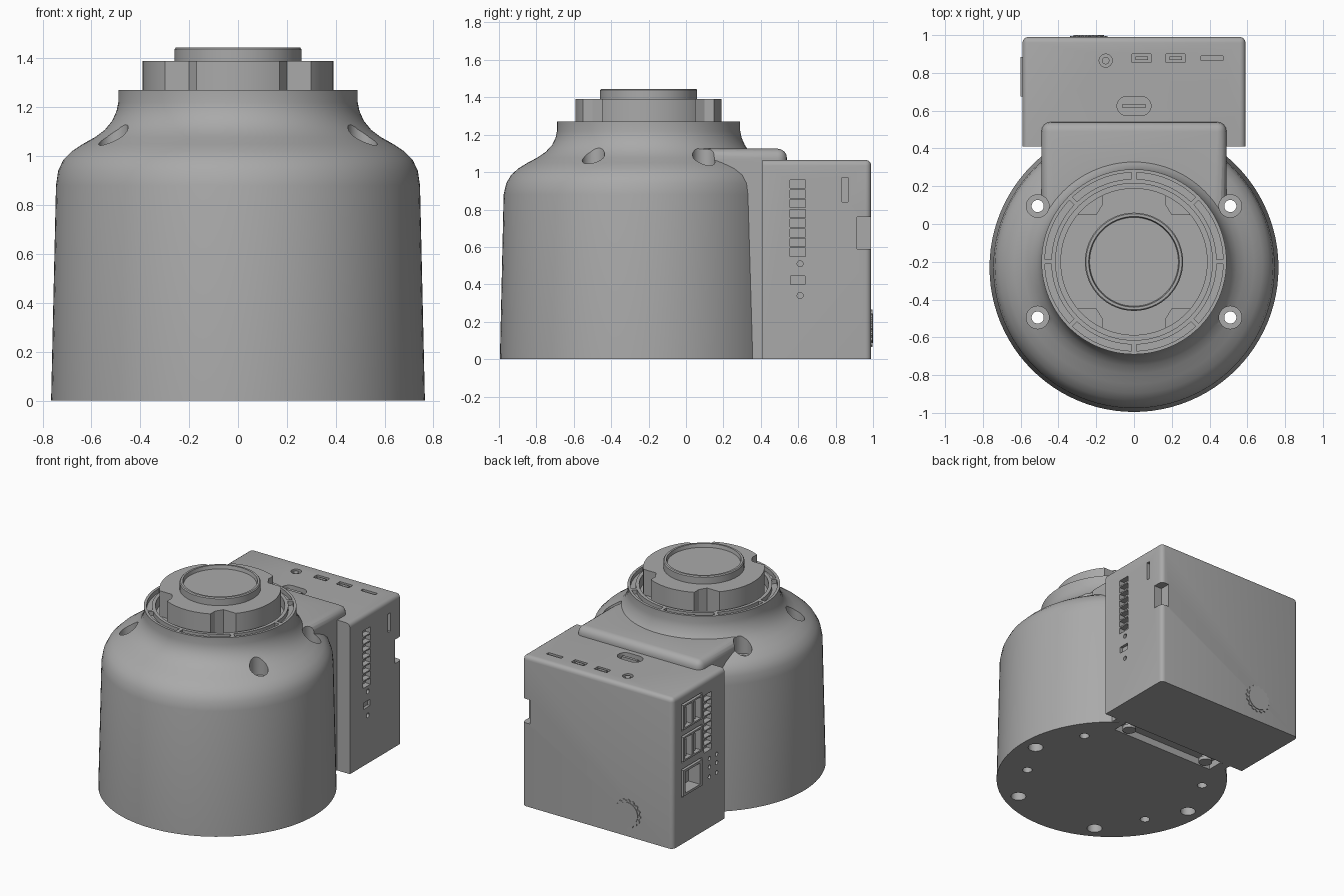
import bpy, bmesh
from math import cos, sin, pi, radians
from mathutils import Matrix, Vector

old = bpy.data.objects.get("Cube")
if old:
    bpy.data.objects.remove(old, do_unlink=True)

grey = bpy.data.materials.new("warm_grey_plastic")
grey.use_nodes = True
grey.diffuse_color = (0.4, 0.4, 0.4, 1)
grey.node_tree.nodes["Principled BSDF"].inputs["Base Color"].default_value = (0.4, 0.4, 0.4, 1)

BODY_Y, NECK_Y = -0.23, -0.2


def box(bm, lo, hi):
    lo, hi = Vector(lo), Vector(hi)
    m = Matrix.Translation((lo + hi) / 2) @ Matrix.Diagonal((*(hi - lo), 1))
    return bmesh.ops.create_cube(bm, size=1, matrix=m)["verts"]


def rod(bm, start, length, r, axis="Z", n=32):
    turn = {"X": Matrix.Rotation(pi / 2, 4, "Y"), "Y": Matrix.Rotation(-pi / 2, 4, "X"),
            "Z": Matrix.Identity(4)}[axis]
    m = Matrix.Translation(start) @ turn @ Matrix.Translation((0, 0, length / 2))
    bmesh.ops.create_cone(bm, cap_ends=True, segments=n, radius1=r, radius2=r, depth=length, matrix=m)


def prism(bm, pts, depth):
    """Extrude a closed outline of 3D points along a vector."""
    face = bm.faces.new([bm.verts.new(p) for p in pts])
    new = bmesh.ops.extrude_face_region(bm, geom=[face])["geom"]
    bmesh.ops.translate(bm, vec=depth, verts=[v for v in new if isinstance(v, bmesh.types.BMVert)])


def lathe(bm, profile, n=96):
    """Revolve (radius, height, centre y) rows into a closed solid."""
    rings = [[bm.verts.new((r * cos(2 * pi * i / n), cy + r * sin(2 * pi * i / n), z))
              for i in range(n)] for r, z, cy in profile]
    for a, b in zip(rings, rings[1:]):
        for i in range(n):
            j = (i + 1) % n
            bm.faces.new((a[i], a[j], b[j], b[i]))
    bm.faces.new(rings[0])
    bm.faces.new(rings[-1])


def bevel_edges(bm, width, rule, segments=4):
    edges = [e for e in bm.edges if rule(e)]
    bmesh.ops.bevel(bm, geom=edges, offset=width, segments=segments, profile=0.5, affect="EDGES")


def finish(name, bm):
    bmesh.ops.recalc_face_normals(bm, faces=bm.faces)
    mesh = bpy.data.meshes.new(name)
    bm.to_mesh(mesh)
    bm.free()
    mesh.materials.append(grey)
    obj = bpy.data.objects.new(name, mesh)
    bpy.context.collection.objects.link(obj)
    return obj


def combine(obj, bm, operation="DIFFERENCE"):
    """Apply a boolean with a temporary tool mesh."""
    tool = finish("tool", bm)
    mod = obj.modifiers.new("cut", "BOOLEAN")
    mod.object, mod.operation, mod.solver = tool, operation, "EXACT"
    bpy.context.view_layer.update()
    mesh = bpy.data.meshes.new_from_object(obj.evaluated_get(bpy.context.evaluated_depsgraph_get()))
    obj.modifiers.clear()
    obj.data = mesh
    mesh.materials.clear()
    mesh.materials.append(grey)
    bpy.data.objects.remove(tool, do_unlink=True)


def smooth(obj, angle=30):
    bpy.ops.object.select_all(action="DESELECT")
    obj.select_set(True)
    bpy.context.view_layer.objects.active = obj
    bpy.ops.object.shade_smooth_by_angle(angle=radians(angle))


# Bell shaped body with an open collar
outer = [(.765, 0), (.745, .88), (.736, .94), (.715, .985), (.68, 1.02), (.635, 1.05), (.585, 1.078),
         (.545, 1.108), (.515, 1.145), (.497, 1.185), (.49, 1.22), (.49, 1.27)]
collar = [(.472, 1.27), (.472, 1.24), (.438, 1.24), (.438, 1.27), (.415, 1.27), (.415, 1.2), (.01, 1.2)]
rows = []
for r, z in outer + collar:
    t = min(max((z - .9) / .25, 0), 1)
    rows.append((r, z, BODY_Y + (NECK_Y - BODY_Y) * t))
bm = bmesh.new()
lathe(bm, rows)
body = finish("body", bm)

# Bridge joining the body to the rear housing
bm = bmesh.new()
box(bm, (-.49, .05, .002), (.49, .54, 1.125))
bevel_edges(bm, .05, lambda e: max(v.co.z for v in e.verts) > 1 and max(v.co.y for v in e.verts) > .5)
combine(body, bm, "UNION")
bm = bmesh.new()
box(bm, (-1, .412, -.1), (1, 1, 1.05))
combine(body, bm)

# Mounting holes: counterbores, through holes, underside sockets
corners = [(sx * .51, NECK_Y + sy * .295) for sx in (-1, 1) for sy in (-1, 1)]
for radius, low in ((.06, 1.0), (.032, -.1)):
    bm = bmesh.new()
    for x, y in corners:
        rod(bm, (x, y, low), 1.3 - low, radius)
    combine(body, bm)
bm = bmesh.new()
for k in (0, 3, 4, 5):
    rod(bm, (.66 * cos(k * pi / 3), BODY_Y + .66 * sin(k * pi / 3), -.05), .13, .05)
box(bm, (-.41, .29, -.05), (.41, .5, .05))
combine(body, bm)
smooth(body)

# Screws under the bridge
bm = bmesh.new()
for x in (-.33, .33):
    rod(bm, (x, .345, .0), .025, .045)
    rod(bm, (x, .345, .02), .04, .025)
smooth(finish("bridge_screws", bm))

# Ribs dividing the collar groove
bm = bmesh.new()
for k in range(8):
    verts = box(bm, (.436, -.012, 1.235), (.474, .012, 1.27))
    bmesh.ops.rotate(bm, verts=verts, cent=(0, 0, 0), matrix=Matrix.Rotation(k * pi / 4, 3, "Z"))
    bmesh.ops.translate(bm, verts=verts, vec=(0, NECK_Y, 0))
finish("collar_ribs", bm)

# Lobed mount with four notched corners
bm = bmesh.new()
rod(bm, (0, NECK_Y, 1.19), .2, .39, n=96)
mount = finish("lobed_mount", bm)
bm = bmesh.new()
for sx in (-1, 1):
    for sy in (-1, 1):
        outline = [(.17, .5), (.17, .3), (.2, .25), (.5, .25), (.5, .5)]
        prism(bm, [(sx * x, NECK_Y + sy * y, 1.21) for x, y in outline], (0, 0, .3))
combine(mount, bm)
smooth(mount)

# Raised hub with a dished top
bm = bmesh.new()
hub = [(.26, 1.37), (.26, 1.438), (.254, 1.445), (.24, 1.445), (.235, 1.42), (.01, 1.42)]
lathe(bm, [(r, z, NECK_Y) for r, z in hub], 64)
smooth(finish("hub", bm))

# Rear housing
bm = bmesh.new()
box(bm, (-.59, .41, 0), (.59, .99, 1.065))
bevel_edges(bm, .03, lambda e: max(v.co.z for v in e.verts) > 1 and max(v.co.y for v in e.verts) > .9)
housing = finish("rear_housing", bm)

# Side vents, ports and slots cut into the housing
ports = [(.80, .99), (.575, .765), (.33, .53)]
bm = bmesh.new()
for s in (-1, 1):
    for k in range(8):
        z = .55 + k * .052
        box(bm, (s * .55, .555, z), (s * .65, .64, z + .043))
box(bm, (.53, .915, .59), (.65, 1.05, .76))
box(bm, (.55, .835, .84), (.65, .865, .97))
box(bm, (.57, .56, .40), (.65, .635, .445))
for y, z in ((.61, .51), (.61, .34)):
    rod(bm, (.57, y, z), .1, .016, "X", 16)
for y in (.5, .58):
    for z in (.36, .43, .49):
        rod(bm, (-.65, y, z), .08, .014, "X", 16)
for low, high in ports:
    box(bm, (-.65, .665, low), (-.5, .895, high))

# Top connectors and stadium slot
for x in (.04, .22):
    box(bm, (x - .05, .855, 1.03), (x + .05, .9, 1.1))
box(bm, (.355, .865, 1.03), (.47, .89, 1.1))
rod(bm, (-.15, .865, 1.03), .1, .035, n=16)
slot = [(s * .04 + .05 * cos(a), .625 + .05 * sin(a), 1.03)
        for s, first in ((1, -90), (-1, 90)) for a in [radians(first + 15 * i) for i in range(13)]]
prism(bm, slot, (0, 0, .1))
combine(housing, bm)
smooth(housing)

# Connector tongues seen inside the top openings
bm = bmesh.new()
for x, y, w in ((.04, .877, .033), (.22, .877, .033), (0, .625, .06)):
    box(bm, (x - w, y - .01, 1.02), (x + w, y + .01, 1.06))
rod(bm, (-.15, .865, 1.02), .04, .02, n=16)
finish("top_connectors", bm)

# Port shells on the right side: two double sockets and one square socket
bm, openings = bmesh.new(), bmesh.new()
for i, (low, high) in enumerate(ports):
    box(bm, (-.6, .675, low + .008), (-.49, .885, high - .008))
    if i < 2:
        for y in (.69, .79):
            box(openings, (-.7, y, low + .02), (-.51, y + .08, high - .02))
    else:
        box(openings, (-.7, .7, low + .025), (-.51, .86, high - .025))
shells = finish("port_shells", bm)
combine(shells, openings)
bm = bmesh.new()
for low, high in ports[:2]:
    for y in (.69, .79):
        box(bm, (-.59, y + .045, low + .035), (-.5, y + .065, high - .035))
finish("port_tongues", bm)

# Knurled round button on the back
bm = bmesh.new()
rim = [.1 if k % 4 < 2 else .09 for k in range(64)]
prism(bm, [(-.24 + r * cos(k * pi / 32), .985, .165 + r * sin(k * pi / 32)) for k, r in enumerate(rim)],
      (0, .011, 0))
rod(bm, (-.24, .985, .165), .015, .08, "Y", 48)
finish("back_button", bm)
